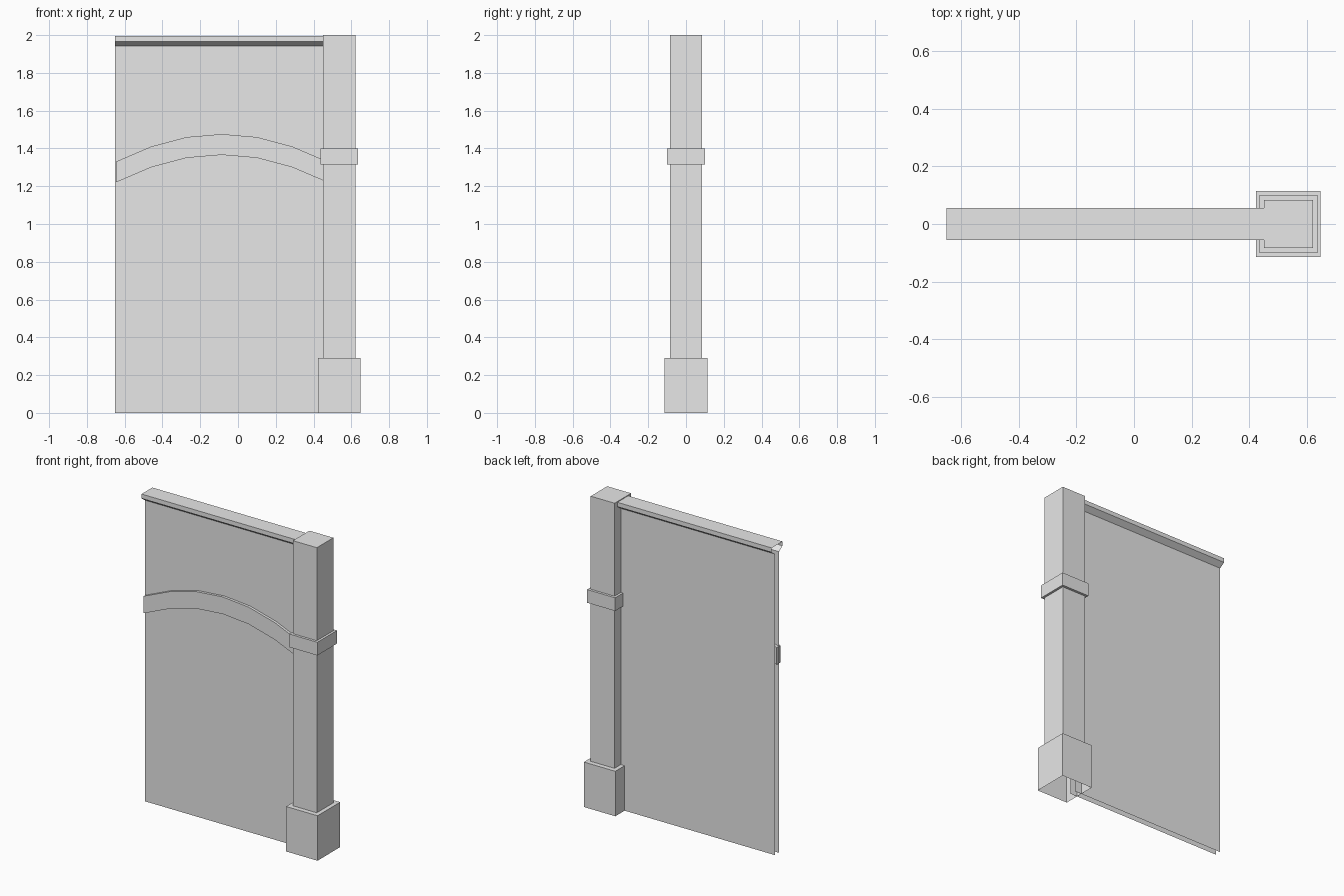
import bpy
import bmesh

cube = bpy.data.objects.get("Cube")
if cube:
    bpy.data.objects.remove(cube, do_unlink=True)

# Plain light grey for every part
grey = bpy.data.materials.new("plain_grey")
grey.use_nodes = True
grey.diffuse_color = (0.8, 0.8, 0.8, 1)
for node in grey.node_tree.nodes:
    if node.type == 'BSDF_PRINCIPLED':
        node.inputs["Base Color"].default_value = (0.8, 0.8, 0.8, 1)

WALL_LEFT, WALL_RIGHT = 0.475, -0.65
PILLAR_X = 0.536


def finish(bm, name):
    mesh = bpy.data.meshes.new(name)
    bm.to_mesh(mesh)
    bm.free()
    mesh.materials.append(grey)
    obj = bpy.data.objects.new(name, mesh)
    bpy.context.collection.objects.link(obj)
    return obj


def block(name, half_x, half_y, bottom, top, open_bottom=False):
    """Square block around the pillar axis, optionally without its underside."""
    bm = bmesh.new()
    bmesh.ops.create_cube(bm, size=2)
    for v in bm.verts:
        v.co.x = PILLAR_X + v.co.x * half_x
        v.co.y *= half_y
        v.co.z = top if v.co.z > 0 else bottom
    bm.normal_update()
    if open_bottom:
        under = [f for f in bm.faces if f.normal.z < -0.9]
        bmesh.ops.delete(bm, geom=under, context='FACES_ONLY')
    return finish(bm, name)


# Wall with flared top rail: half profile (y, z) mirrored, swept along x, ends open
half = [(-0.02, 0), (-0.02, 1.942), (-0.055, 1.967), (-0.055, 1.995)]
profile = half + [(-y, z) for y, z in reversed(half)]
bm = bmesh.new()
rows = [[bm.verts.new((x, y, z)) for y, z in profile] for x in (WALL_RIGHT, WALL_LEFT)]
for i in range(len(profile) - 1):
    bm.faces.new((rows[0][i], rows[1][i], rows[1][i + 1], rows[0][i + 1]))
finish(bm, "wall_panel")

# Arched band on the front of the wall, six straight segments
heights = [1.33, 1.41, 1.46, 1.476, 1.46, 1.41, 1.33]
steps = len(heights) - 1
bm = bmesh.new()
sections = []
for i, z in enumerate(heights):
    x = WALL_RIGHT + 0.003 + (WALL_LEFT - WALL_RIGHT - 0.003) * i / steps
    sections.append([bm.verts.new((x, y, h)) for y, h in
                     ((-0.037, z - 0.11), (-0.037, z), (0, z), (0, z - 0.11))])
for a, b in zip(sections, sections[1:]):
    for k in range(4):
        n = (k + 1) % 4
        bm.faces.new((a[k], b[k], b[n], a[n]))
bm.faces.new(sections[0])
bm.faces.new(sections[-1])
bmesh.ops.recalc_face_normals(bm, faces=bm.faces)
finish(bm, "arched_band")

# Pillar with its plinth and collar
block("pillar_plinth", 0.112, 0.115, 0, 0.29, open_bottom=True)
block("pillar_shaft", 0.085, 0.084, 0.28, 2.0, open_bottom=True)
block("pillar_collar", 0.1, 0.1, 1.315, 1.4)
